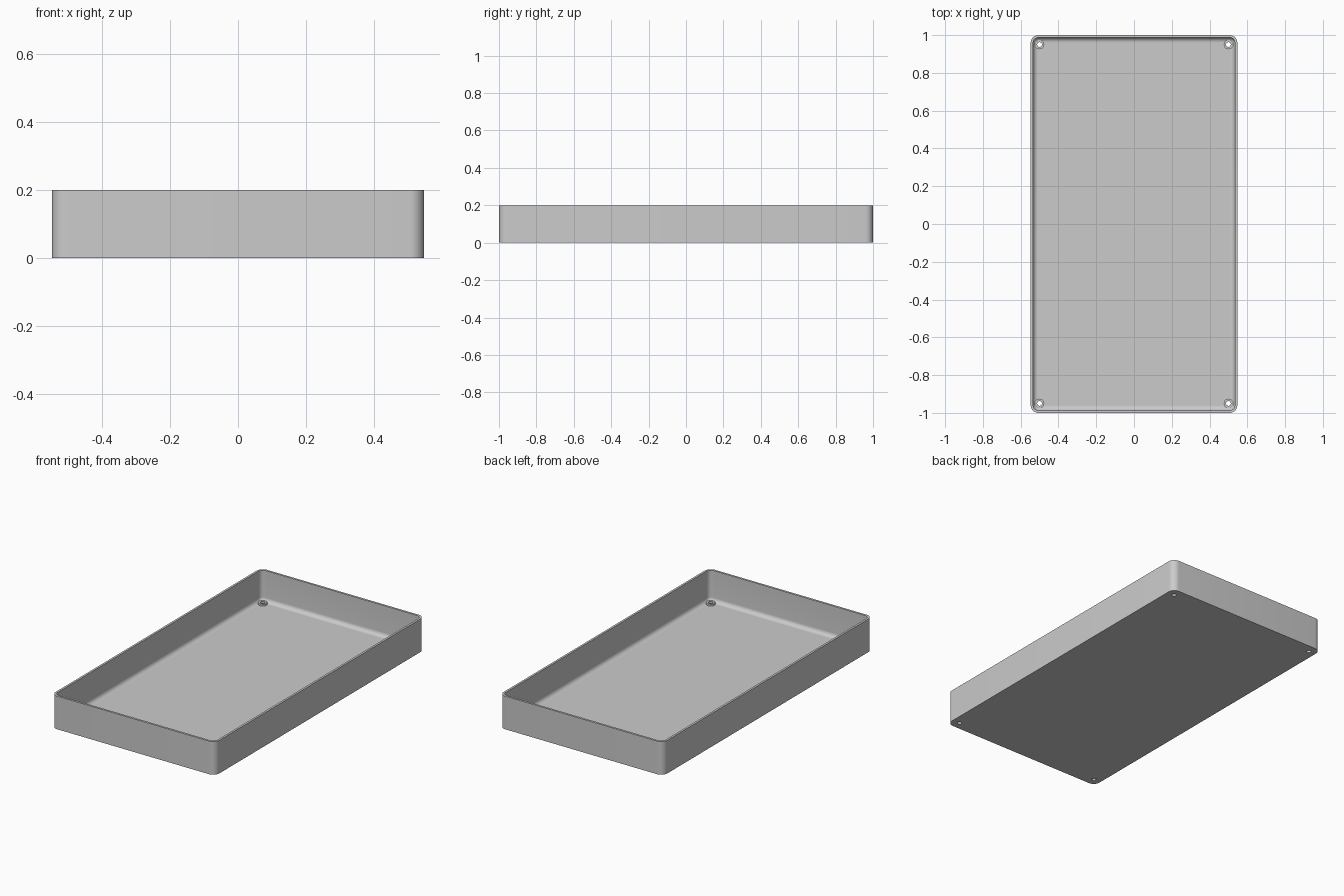
import bpy, bmesh, math

if "Cube" in bpy.data.objects:
    bpy.data.objects.remove(bpy.data.objects["Cube"])

W, L, H = 0.547, 1.0, 0.2          # half width, half length, height
WALL, FLOOR, FILLET, CORNER = 0.013, 0.013, 0.025, 0.041
HOLES = [(sx * 0.5, sy * 0.95) for sx in (-1, 1) for sy in (-1, 1)]

grey = bpy.data.materials.new("light_grey")
grey.diffuse_color = (0.6, 0.6, 0.6, 1)
grey.use_nodes = True
grey.node_tree.nodes["Principled BSDF"].inputs["Base Color"].default_value = grey.diffuse_color


def make_object(name, bm):
    bmesh.ops.recalc_face_normals(bm, faces=bm.faces)
    me = bpy.data.meshes.new(name)
    bm.to_mesh(me)
    bm.free()
    me.materials.append(grey)
    ob = bpy.data.objects.new(name, me)
    bpy.context.collection.objects.link(ob)
    return ob


def rounded_ring(bm, inset, z, n=10):
    """Rounded rectangle loop, inset from the outer outline."""
    r = CORNER - inset
    verts = []
    for q, (sx, sy) in enumerate([(1, 1), (-1, 1), (-1, -1), (1, -1)]):
        for i in range(n + 1):
            a = (q + i / n) * math.pi / 2
            verts.append(bm.verts.new((sx * (W - CORNER) + r * math.cos(a),
                                       sy * (L - CORNER) + r * math.sin(a), z)))
    return verts


def loft(bm, rings, closed=False):
    pairs = list(zip(rings, rings[1:]))
    if closed:
        pairs.append((rings[-1], rings[0]))
    for a, b in pairs:
        for i in range(len(a)):
            j = (i + 1) % len(a)
            bm.faces.new((a[i], a[j], b[j], b[i]))


def circle(bm, x, y, r, z, n=32):
    return [bm.verts.new((x + r * math.cos(2 * math.pi * i / n),
                          y + r * math.sin(2 * math.pi * i / n), z)) for i in range(n)]


def smooth(ob):
    bpy.ops.object.select_all(action='DESELECT')
    ob.select_set(True)
    bpy.context.view_layer.objects.active = ob
    bpy.ops.object.shade_smooth_by_angle(angle=math.radians(35))


# tray: outer wall, rim, inner wall, filleted floor
bm = bmesh.new()
profile = [(0, 0), (0, H), (WALL, H)]
for i in range(9):
    a = i / 8 * math.pi / 2
    profile.append((WALL + FILLET * (1 - math.cos(a)), FLOOR + FILLET * (1 - math.sin(a))))
rings = [rounded_ring(bm, inset, z) for inset, z in profile]
loft(bm, rings)
bm.faces.new(rings[0])
bm.faces.new(rings[-1])
tray = make_object("tray", bm)

# screw holes through the floor
bm = bmesh.new()
for x, y in HOLES:
    ends = [circle(bm, x, y, 0.013, z) for z in (-0.05, 0.1)]
    loft(bm, ends)
    bm.faces.new(ends[0])
    bm.faces.new(ends[1])
cutter = make_object("hole_cutter", bm)
cutter.hide_render = True
mod = tray.modifiers.new("holes", 'BOOLEAN')
mod.object = cutter
mod.operation = 'DIFFERENCE'
mod.solver = 'EXACT'
bpy.context.view_layer.objects.active = tray
bpy.ops.object.modifier_apply(modifier=mod.name)
bpy.data.objects.remove(cutter)
smooth(tray)

# low ring bosses around the holes
bm = bmesh.new()
for x, y in HOLES:
    loft(bm, [circle(bm, x, y, r, z) for r, z in
              ((0.025, 0.004), (0.025, 0.024), (0.0128, 0.024), (0.0128, 0.004))], closed=True)
smooth(make_object("screw_bosses", bm))
